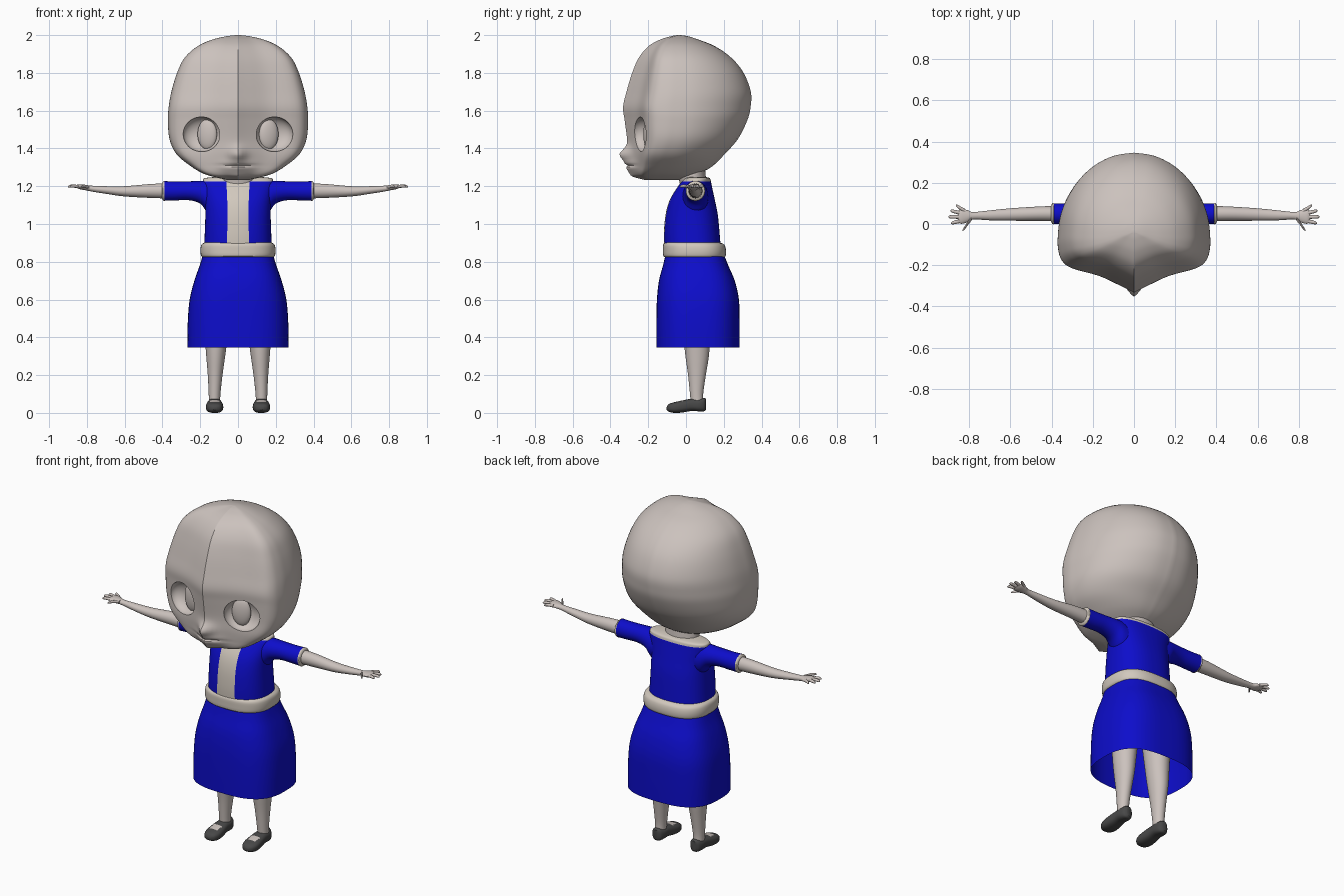
import bpy
import bmesh
import math
from mathutils import Vector, Matrix

cube = bpy.data.objects.get("Cube")
if cube:
    bpy.data.objects.remove(cube, do_unlink=True)


def material(name, rgb):
    m = bpy.data.materials.new(name)
    m.use_nodes = True
    m.diffuse_color = (*rgb, 1)
    bsdf = next(n for n in m.node_tree.nodes if n.type == 'BSDF_PRINCIPLED')
    bsdf.inputs["Base Color"].default_value = (*rgb, 1)
    bsdf.inputs["Roughness"].default_value = 0.8
    return m


SKIN = material("skin", (0.60, 0.54, 0.51))
CREAM = material("cream_cloth", (0.64, 0.58, 0.51))
BLUE = material("blue_cloth", (0.004, 0.004, 0.60))
DARK = material("dark_shoe", (0.065, 0.065, 0.065))
parts = []


def refine(rows, k):
    """Smooth interpolation through rows of numbers."""
    out = []
    for i in range(len(rows) - 1):
        a, b, c, d = (rows[max(i - 1, 0)], rows[i], rows[i + 1],
                      rows[min(i + 2, len(rows) - 1)])
        for s in range(k):
            t = s / k
            out.append([q + 0.5 * t * (r - p + t * (2 * p - 5 * q + 4 * r - e
                        + t * (3 * (q - r) + e - p)))
                        for p, q, r, e in zip(a, b, c, d)])
    return out + [list(rows[-1])]


def ring(centre, a, b, power=2.0, n=48):
    """Superellipse ring spanned by half axes a and b."""
    def bend(v):
        return math.copysign(abs(v) ** (2 / power), v)
    return [Vector(centre) + Vector(a) * bend(math.cos(t)) + Vector(b) * bend(math.sin(t))
            for t in (2 * math.pi * i / n for i in range(n))]


def finish(bm, name, mats, rule=None, mirror=False):
    bmesh.ops.recalc_face_normals(bm, faces=bm.faces)
    for f in bm.faces:
        if rule:
            f.material_index = rule(f.calc_center_median(), f.normal)
    mesh = bpy.data.meshes.new(name)
    bm.to_mesh(mesh)
    bm.free()
    for m in mats:
        mesh.materials.append(m)
    ob = bpy.data.objects.new(name, mesh)
    bpy.context.collection.objects.link(ob)
    if mirror:
        ob.modifiers.new("mirror", 'MIRROR').use_mirror_merge = False
    parts.append(ob)
    return ob


def loft(name, rings, mats, caps=True, rule=None, mirror=False):
    bm = bmesh.new()
    loops = [[bm.verts.new(p) for p in r] for r in rings]
    for lo, hi in zip(loops, loops[1:]):
        for i in range(len(lo)):
            j = (i + 1) % len(lo)
            bm.faces.new((lo[i], lo[j], hi[j], hi[i]))
    if caps:
        bm.faces.new(loops[0])
        bm.faces.new(loops[-1])
    return finish(bm, name, mats, rule, mirror)


def upright(rows, k=4, power=2.0, n=64):
    """Level rings from rows of height, half width, front and back."""
    return [ring((0, (f + b) / 2, z), (w, 0, 0), (0, (b - f) / 2, 0), power, n)
            for z, w, f, b in refine(rows, k)]


def sideways(rows, k=4, n=24):
    """Rings along x from rows of x, y, z and two radii."""
    return [ring((x, y, z), (0, ry, 0), (0, 0, rz), n=n)
            for x, y, z, ry, rz in refine(rows, k)]


def ellipsoid(name, centre, radii, turn, mats, mirror=False):
    bm = bmesh.new()
    place = (Matrix.Translation(centre) @ Matrix.Rotation(turn, 4, 'Z')
             @ Matrix.Diagonal((*radii, 1)))
    bmesh.ops.create_uvsphere(bm, u_segments=40, v_segments=24, radius=1, matrix=place)
    return finish(bm, name, mats, mirror=mirror)


# Head: round back, wedge-shaped face, with nose and lips swelling forward
half_plan = [(math.sin(math.radians(a)), math.cos(math.radians(a))) for a in range(0, 91, 15)]
half_plan += [(0.995, -0.22), (0.95, -0.42), (0.82, -0.56), (0.46, -0.70), (0.19, -0.87), (0, -1)]
half_plan = refine(half_plan, 4)
plan = half_plan + [(-x, y) for x, y in half_plan[-2:0:-1]]
head_rows = [
    (1.234, 0.06, -0.22, -0.03), (1.25, 0.13, -0.28, 0.04), (1.27, 0.19, -0.298, 0.08),
    (1.31, 0.255, -0.305, 0.145), (1.37, 0.325, -0.31, 0.205), (1.45, 0.362, -0.312, 0.275),
    (1.55, 0.37, -0.325, 0.325), (1.62, 0.366, -0.333, 0.342), (1.70, 0.352, -0.315, 0.343),
    (1.80, 0.322, -0.285, 0.305), (1.88, 0.282, -0.25, 0.24), (1.94, 0.215, -0.20, 0.155),
    (1.975, 0.14, -0.14, 0.07), (1.994, 0.06, -0.08, 0.01), (2.0, 0.01, -0.045, -0.03)]


def swell(x, z, height, width, tall):
    return math.exp(-(x / width) ** 2 - ((z - height) / tall) ** 2)


head_rings = []
for z, w, front, back in refine(head_rows, 6):
    mid = front + 0.4 * (back - front)
    loop = []
    for px, py in plan:
        x, y = px * w, mid + py * ((back - mid) if py > 0 else (mid - front))
        if py < 0:
            y -= 0.042 * swell(x, z, 1.368, 0.042, 0.034)
            y -= 0.016 * swell(x, z, 1.31, 0.09, 0.03)
            y += 0.016 * swell(x, z, 1.31, 0.075, 0.007)
        loop.append(Vector((x, y, z)))
    head_rings.append(loop)
head = loft("head", head_rings, [SKIN])

# Eye sockets cut into the face, each with a lens inside
for side in (1, -1):
    cutter = ellipsoid("socket_cutter", (side * 0.192, -0.236, 1.475), (0.102, 0.065, 0.092),
                       side * math.radians(17), [SKIN])
    parts.remove(cutter)
    cutter.hide_render = True
    cut = head.modifiers.new("socket", 'BOOLEAN')
    cut.operation, cut.solver, cut.object = 'DIFFERENCE', 'EXACT', cutter
    bpy.context.view_layer.objects.active = head
    bpy.ops.object.modifier_apply(modifier=cut.name)
    bpy.data.objects.remove(cutter, do_unlink=True)
ellipsoid("eye_lenses", (0.163, -0.2, 1.475), (0.053, 0.022, 0.08),
          math.radians(17), [SKIN], mirror=True)

# Neck and torso: blue jacket, cream front panel and collar
loft("neck", upright([(1.2, 0.1, -0.03, 0.11), (1.3, 0.1, -0.05, 0.1)], 1), [SKIN])
loft("torso", upright([
    (0.86, 0.18, -0.115, 0.185), (0.95, 0.176, -0.117, 0.178), (1.05, 0.173, -0.108, 0.168),
    (1.13, 0.176, -0.085, 0.152), (1.2, 0.186, -0.042, 0.137), (1.225, 0.186, -0.022, 0.132),
    (1.243, 0.175, -0.005, 0.125), (1.25, 0.10, 0.02, 0.10)], 5, 2.4, 96), [BLUE, CREAM],
    rule=lambda c, n: int(c.z > 1.224 or (abs(c.x) < 0.06 and c.y < 0.02)))

# Belt and open skirt
loft("belt", upright([
    (0.823, 0.182, -0.105, 0.2), (0.83, 0.195, -0.12, 0.21), (0.86, 0.199, -0.122, 0.212),
    (0.89, 0.194, -0.121, 0.203), (0.902, 0.178, -0.112, 0.18)], 3, 2.6), [CREAM])
loft("skirt", upright([
    (0.345, 0.267, -0.157, 0.284), (0.48, 0.266, -0.157, 0.284), (0.6, 0.256, -0.154, 0.28),
    (0.7, 0.231, -0.143, 0.258), (0.78, 0.203, -0.122, 0.224), (0.84, 0.185, -0.108, 0.2)],
    4, 2.8), [BLUE], caps=False)

# Sleeves with cream cuffs, bare arms
loft("sleeves", sideways([
    (0.10, 0.05, 1.13, 0.07, 0.095), (0.16, 0.05, 1.145, 0.068, 0.085),
    (0.20, 0.05, 1.168, 0.06, 0.06), (0.26, 0.05, 1.176, 0.052, 0.05),
    (0.33, 0.05, 1.175, 0.05, 0.05), (0.39, 0.05, 1.175, 0.05, 0.052)]), [BLUE], mirror=True)
loft("cuffs", sideways([
    (0.385, 0.05, 1.175, 0.046, 0.048), (0.39, 0.05, 1.175, 0.051, 0.053),
    (0.397, 0.05, 1.175, 0.05, 0.05), (0.402, 0.05, 1.175, 0.04, 0.04)], 2), [CREAM], mirror=True)
loft("arms", sideways([
    (0.36, 0.05, 1.175, 0.038, 0.04), (0.46, 0.05, 1.175, 0.035, 0.037),
    (0.6, 0.046, 1.173, 0.03, 0.027), (0.7, 0.042, 1.18, 0.024, 0.02),
    (0.78, 0.04, 1.188, 0.018, 0.015), (0.81, 0.038, 1.193, 0.03, 0.014),
    (0.84, 0.037, 1.197, 0.036, 0.012), (0.855, 0.037, 1.198, 0.025, 0.006)]), [SKIN], mirror=True)

# Spread fingers and thumb: root x, root y, tip x, tip y
for name, x0, y0, x1, y1 in (("little_fingers", 0.82, 0.063, 0.865, 0.09),
                             ("ring_fingers", 0.83, 0.05, 0.89, 0.065),
                             ("middle_fingers", 0.83, 0.034, 0.9, 0.035),
                             ("index_fingers", 0.83, 0.018, 0.888, 0.004),
                             ("thumbs", 0.79, 0.025, 0.832, -0.03)):
    loft(name, sideways([
        (x0, y0, 1.195, 0.011, 0.009), ((x0 + x1) / 2, (y0 + y1) / 2, 1.2, 0.009, 0.008),
        (x1 - 0.008, y1 + (y0 - y1) * 0.15, 1.2, 0.008, 0.007), (x1, y1, 1.197, 0.003, 0.003)],
        3, 12), [SKIN], mirror=True)

# Legs
leg_rows = [(0.04, 0.125, 0.06, 0.03, 0.034), (0.1, 0.124, 0.056, 0.031, 0.035),
            (0.2, 0.121, 0.058, 0.039, 0.047), (0.3, 0.118, 0.059, 0.05, 0.062),
            (0.4, 0.115, 0.057, 0.06, 0.07), (0.6, 0.108, 0.055, 0.075, 0.085),
            (0.82, 0.1, 0.05, 0.085, 0.095)]
loft("legs", [ring((x, y, z), (rx, 0, 0), (0, ry, 0), n=32)
              for z, x, y, rx, ry in refine(leg_rows, 4)], [SKIN], mirror=True)


# Shoes, with the bare instep showing ahead of the strap
def instep(c, n):
    return int(n.z > 0.4 and abs(c.x - 0.124) < 0.027 and -0.055 < c.y < -0.012)


shoe_rows = [(-0.102, 0.012, 0.016, 0.032), (-0.09, 0.033, 0.006, 0.047),
             (-0.06, 0.045, 0.0, 0.057), (-0.02, 0.045, 0.002, 0.066),
             (0.03, 0.039, 0.01, 0.075), (0.07, 0.037, 0.008, 0.076),
             (0.095, 0.029, 0.008, 0.08), (0.106, 0.014, 0.018, 0.074)]
loft("shoes", [ring((0.124, y, (lo + hi) / 2), (w, 0, 0), (0, 0, (hi - lo) / 2), 2.6, 40)
               for y, w, lo, hi in refine(shoe_rows, 5)], [DARK, SKIN], rule=instep, mirror=True)

# Smooth shading with sharp edges kept
bpy.ops.object.select_all(action='DESELECT')
for ob in parts:
    ob.select_set(True)
bpy.context.view_layer.objects.active = head
bpy.ops.object.shade_smooth_by_angle(angle=math.radians(35))
